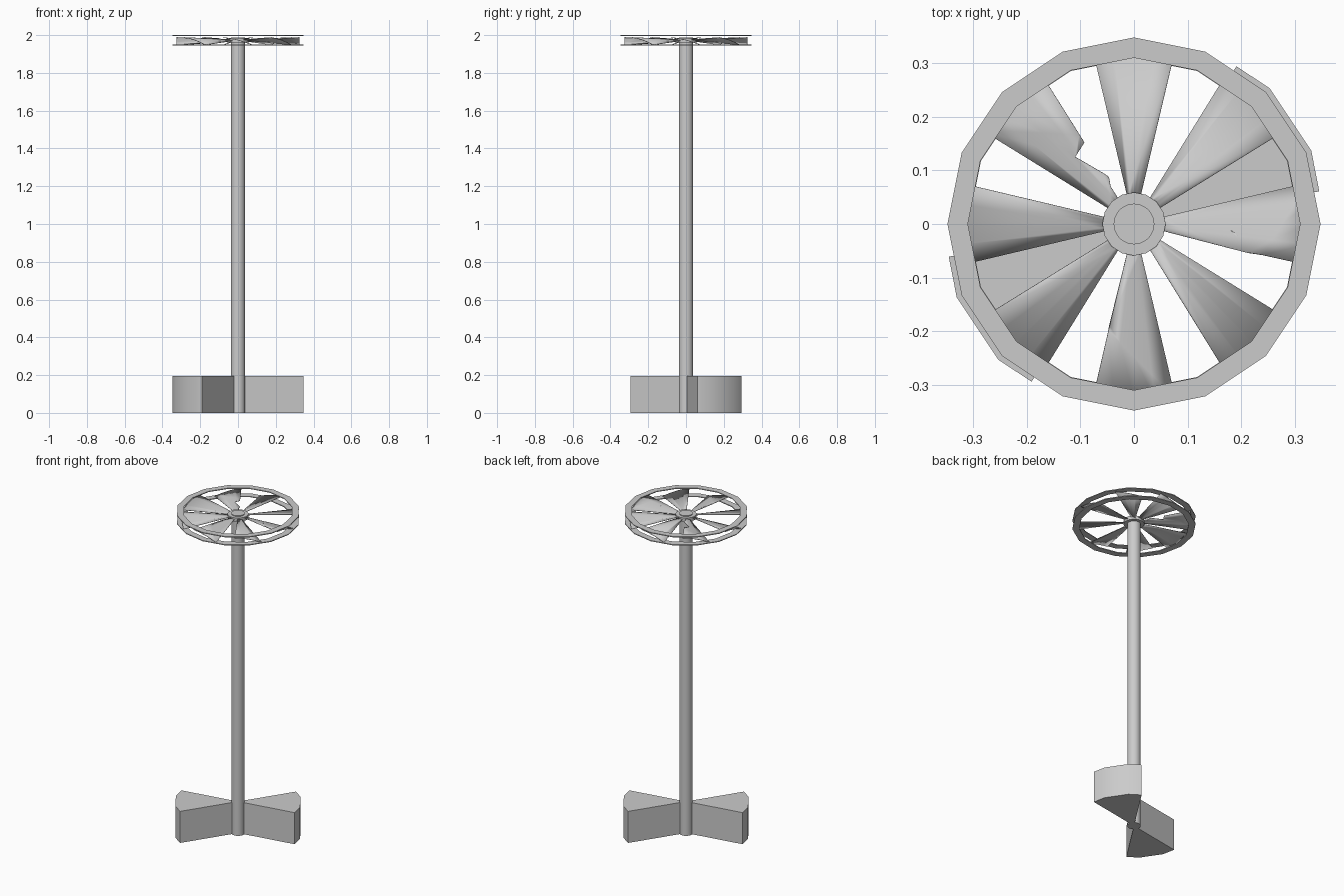
import bpy, bmesh
from math import sin, cos, pi, radians, atan2, hypot, tan
from mathutils import Vector

if "Cube" in bpy.data.objects:
    bpy.data.objects.remove(bpy.data.objects["Cube"])


def finish(name, bm, smooth=None):
    bmesh.ops.recalc_face_normals(bm, faces=bm.faces[:])
    mesh = bpy.data.meshes.new(name)
    bm.to_mesh(mesh)
    bm.free()
    ob = bpy.data.objects.new(name, mesh)
    bpy.context.collection.objects.link(ob)
    if smooth:
        bpy.ops.object.select_all(action='DESELECT')
        ob.select_set(True)
        bpy.context.view_layer.objects.active = ob
        bpy.ops.object.shade_smooth_by_angle(angle=radians(smooth))
    return ob


def lathe(name, profile, sides, closed=True, smooth=None):
    """Spin an (r, z) profile about z; open profiles get end caps."""
    bm = bmesh.new()
    loops = [[bm.verts.new((r * cos(2 * pi * i / sides), r * sin(2 * pi * i / sides), z))
              for i in range(sides)] for r, z in profile]
    n = len(profile)
    for k in range(n if closed else n - 1):
        a, b = loops[k], loops[(k + 1) % n]
        for i in range(sides):
            j = (i + 1) % sides
            bm.faces.new((a[i], a[j], b[j], b[i]))
    if not closed:
        bm.faces.new(loops[0])
        bm.faces.new(loops[-1])
    return finish(name, bm, smooth)


def box_profile(r0, r1, z0, z1):
    return [(r0, z0), (r1, z0), (r1, z1), (r0, z1)]


# Pole and hub
lathe("pole", [(0.038, 0), (0.038, 1.988)], 24, closed=False, smooth=30)
lathe("hub", box_profile(0.036, 0.059, 1.96, 1.983), 16, smooth=30)

# Two thin rims around the fan
lathe("upper_rim", box_profile(0.31, 0.348, 1.995, 2.0), 16)
lathe("lower_rim", box_profile(0.309, 0.348, 1.945, 1.95), 16)


# Two opposite wedge-shaped paddles at the base
def paddle(name, turn):
    bm = bmesh.new()
    pts = [(0, 0)] + [(r * cos(radians(a + turn)), r * sin(radians(a + turn)))
                      for r, a in ((0.351, 10), (0.358, 22.5), (0.358, 45), (0.351, 57))]
    face = bm.faces.new([bm.verts.new((x, y, 0)) for x, y in pts])
    ext = bmesh.ops.extrude_face_region(bm, geom=[face], use_keep_orig=True)
    for v in ext["geom"]:
        if isinstance(v, bmesh.types.BMVert):
            v.co.z = 0.196
    finish(name, bm, 30)


paddle("base_paddle_right", 0)
paddle("base_paddle_left", 180)

# Fan blades: flat outline (x along the blade), cut into strips, then cambered
HALF = radians(13.3)
TIP = 0.325


def blade(name, turn, nicks=()):
    bm = bmesh.new()
    t = tan(HALF)
    outline = [(0.05, -0.05 * t), *nicks, (TIP, -TIP * t), (TIP, TIP * t), (0.05, 0.05 * t)]
    bm.faces.new([bm.verts.new((x, y, 0)) for x, y in outline])
    bmesh.ops.triangulate(bm, faces=bm.faces[:])
    for k in (-0.5, 0, 0.5):
        a = k * HALF
        bmesh.ops.bisect_plane(bm, geom=bm.verts[:] + bm.edges[:] + bm.faces[:],
                               plane_co=(0, 0, 0), plane_no=(-sin(a), cos(a), 0))
    for v in bm.verts:
        r, a = hypot(v.co.x, v.co.y), atan2(v.co.y, v.co.x)
        u = a / HALF
        z = 1.974 - (0.019 * u + 0.006 * u * u) * r / TIP
        a += radians(turn)
        v.co = Vector((r * cos(a), r * sin(a), z))
    ob = finish(name, bm, 40)
    mod = ob.modifiers.new("thickness", 'SOLIDIFY')
    mod.thickness = 0.003
    mod.offset = 0


# Torn notches on the leading edge of three blades
tears = {
    0: [(0.213, -0.054), (0.18, -0.011), (0.24, -0.058)],
    135: [(0.08, -0.0185), (0.088, -0.011), (0.095, -0.029), (0.106, -0.027),
          (0.166, -0.011), (0.173, -0.042), (0.19, -0.046)],
    270: [(0.19, -0.046), (0.178, -0.038), (0.2, -0.048)],
}
for i in range(8):
    blade(f"fan_blade_{i + 1}", i * 45, tears.get(i * 45, ()))
